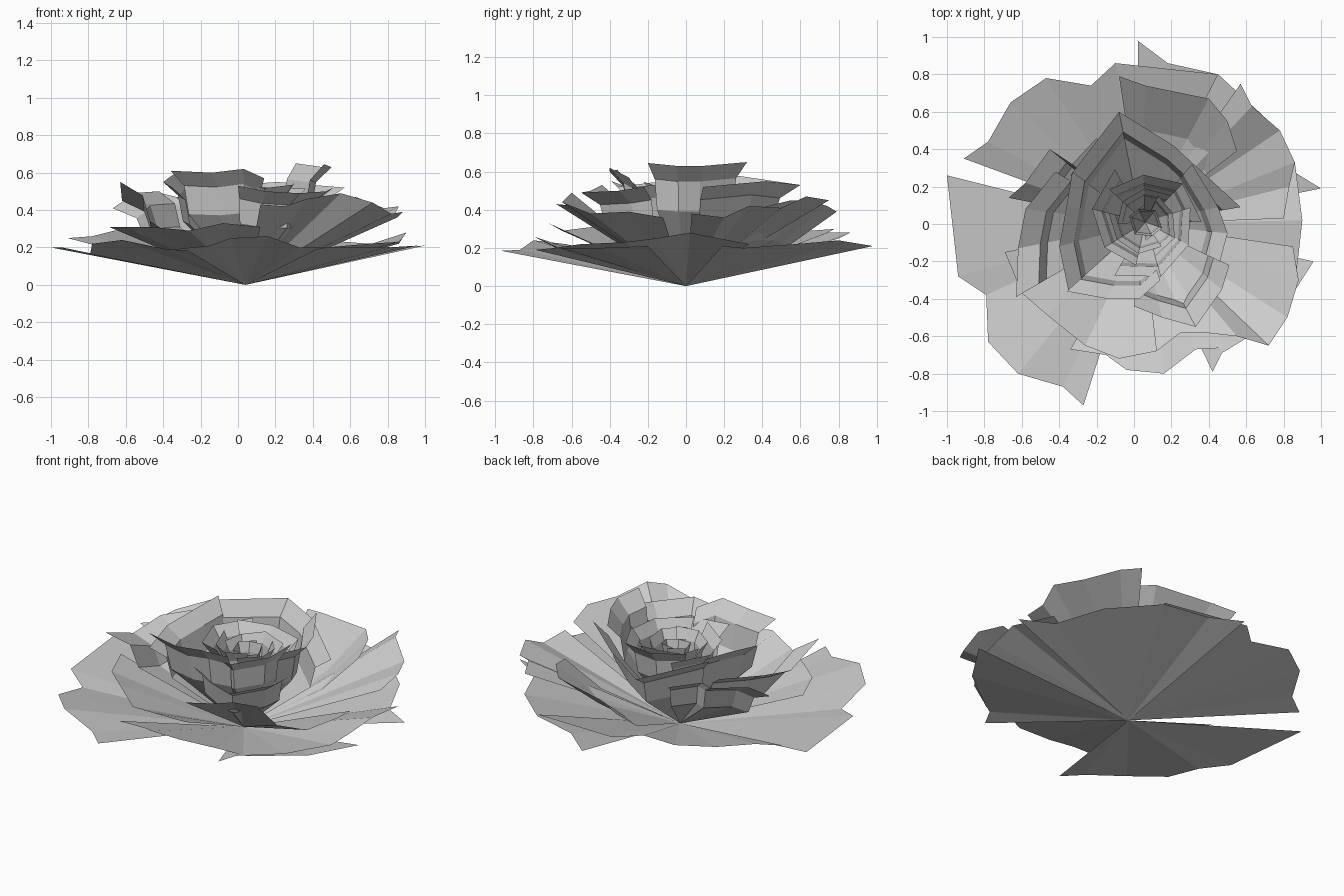
import bpy
import math
import random

random.seed(4)
APEX = (0.04, 0.0, 0.0)
FLAT = [(1, 1)]                              # straight fan from the base
BOWL = [(0.68, 0.54), (1, 1)]                # gently cupped
CUP = [(0.76, 0.62), (0.82, 0.87), (1, 1)]   # shallow floor, steep wall, flared lip


def petal(name, rim, rows, base=APEX):
    """Sheet fanning from the base point to an irregular rim through scaled rows."""
    verts, faces, n = [base], [], len(rim)
    for s, t in rows:
        for p in rim:
            verts.append((base[0] + (p[0] - base[0]) * s,
                          base[1] + (p[1] - base[1]) * s,
                          base[2] + (p[2] - base[2]) * t))
    for i in range(n - 1):
        faces.append((0, 1 + i, 2 + i))
        for k in range(len(rows) - 1):
            a = 1 + k * n + i
            b = a + n
            faces.append((a, b, b + 1, a + 1))
    # wind counter-clockwise so the inner side faces up
    a0, a1 = [math.atan2(rim[j][1] - base[1], rim[j][0] - base[0]) for j in (0, 1)]
    if math.sin(a1 - a0) < 0:
        faces = [f[::-1] for f in faces]
    me = bpy.data.meshes.new(name)
    me.from_pydata(verts, [], faces)
    me.update()
    ob = bpy.data.objects.new(name, me)
    bpy.context.collection.objects.link(ob)


# Outer, nearly flat petals
petal("outer_petal_left", [(-1, .26, .2), (-.94, -.28, .2), (-.79, -.38, .165), (-.78, -.63, .22),
                           (-.62, -.8, .24), (-.38, -.87, .19), (-.27, -.97, .185)], FLAT)
petal("outer_petal_back_left", [(-.91, .35, .25), (-.78, .44, .26), (-.66, .65, .29), (-.47, .78, .3),
                                (-.23, .74, .28), (-.1, .86, .28), (.45, .8, .25)], FLAT)
petal("outer_petal_back", [(.02, .98, .21), (.18, .86, .23), (.45, .8, .24), (.7, .57, .22),
                           (.82, .3, .2), (1.0, .19, .21)], FLAT)
petal("outer_petal_right", [(.86, .33, .22), (.9, .02, .28), (.88, -.16, .25), (.86, -.32, .23),
                            (.7, -.55, .22), (.47, -.69, .2), (.42, -.79, .19)], FLAT)
petal("outer_petal_front", [(.96, -.2, .21), (.8, -.45, .2), (.52, -.66, .2), (.33, -.67, .2),
                            (.16, -.8, .26), (-.04, -.78, .25), (-.15, -.7, .21), (-.34, -.67, .19)], FLAT)

# Second ring, raised
petal("second_petal_back_right", [(.57, .75, .45), (.63, .63, .47), (.78, .5, .41), (.86, .33, .42),
                                  (.83, .2, .36), (.8, .03, .38)], FLAT)
petal("second_petal_front_right", [(.85, -.12, .36), (.88, -.3, .39), (.82, -.5, .38), (.72, -.65, .44),
                                   (.55, -.6, .49), (.37, -.58, .46), (.25, -.58, .42), (.12, -.68, .43)], FLAT)
petal("second_petal_front_left", [(-.69, -.15, .31), (-.6, -.37, .31), (-.46, -.49, .31),
                                  (-.26, -.65, .29), (-.08, -.72, .33), (.12, -.68, .31)], FLAT)
petal("second_petal_back", [(.55, .39, .41), (.5, .55, .45), (.4, .67, .44), (.06, .74, .42),
                            (-.08, .79, .39)], BOWL)

# Third ring, flared cup petals
petal("third_petal_back_left", [(-.67, .14, .41), (-.58, .22, .47), (-.45, .4, .5), (-.33, .32, .47),
                                (-.2, .46, .46)], CUP)
petal("third_petal_left", [(-.63, -.39, .55), (-.62, -.13, .45), (-.58, .08, .49), (-.42, .28, .5)], CUP)
petal("third_petal_front_right", [(.51, -.22, .52), (.47, -.35, .5), (.33, -.55, .49), (.15, -.5, .5),
                                  (0, -.44, .53)], CUP)

# Upright bowl around the heart
petal("bowl_petal_left", [(-.35, -.36, .52), (-.4, -.12, .55), (-.36, .1, .58), (-.33, .28, .6)], CUP)
petal("bowl_petal_back", [(-.34, .26, .58), (-.08, .6, .53), (.21, .42, .55), (.57, .09, .52)], CUP)
petal("bowl_petal_right", [(.31, .32, .65), (.45, .09, .63), (.5, -.05, .63), (.46, -.2, .645)], CUP)
petal("bowl_petal_front", [(-.36, -.36, .61), (-.14, -.4, .6), (.03, -.4, .62), (.14, -.3, .57)], CUP)

# Tight inner whorls
for w, (radius, height, count) in enumerate([(.28, .53, 3), (.17, .51, 3), (.09, .49, 2)]):
    for i in range(count):
        start = math.tau * i / count + w * 0.8
        rim = []
        for j in range(4):
            a = start + (j / 3) * (math.tau / count * 1.15)
            r = radius * (1.12 - 0.08 * j) * random.uniform(.93, 1.07)
            rim.append((.06 + r * math.cos(a), .01 + r * math.sin(a),
                        height + random.uniform(-.02, .02)))
        petal(f"inner_petal_{w}_{i}", rim, CUP, (.06, .01, .04))
